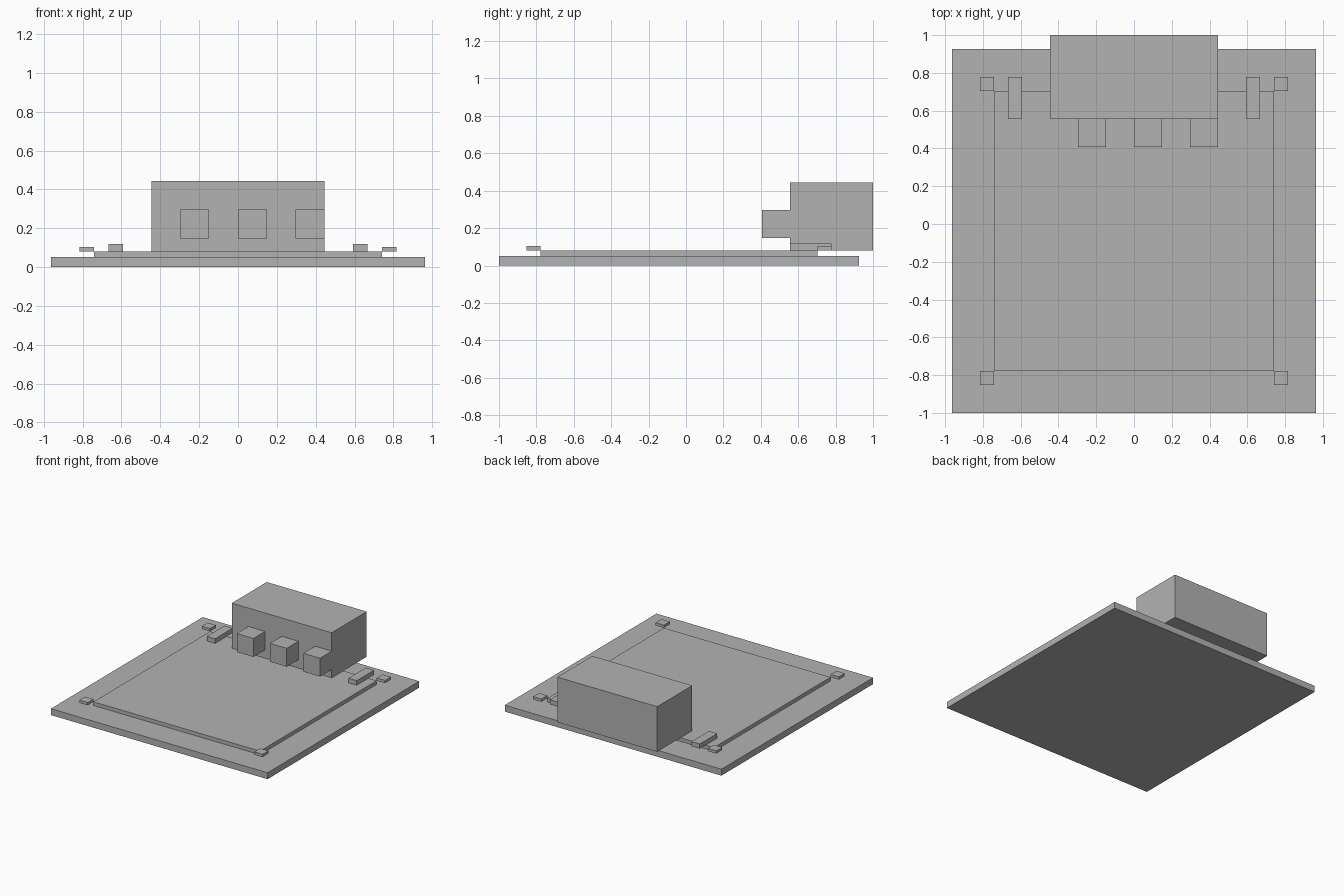
import bpy
from mathutils import Vector

cube = bpy.data.objects.get("Cube")
if cube:
    bpy.data.objects.remove(cube, do_unlink=True)

UNIT = 1 / 27  # the design grid: every part sits on multiples of this

grey = bpy.data.materials.new("plain_grey")
grey.use_nodes = True
colour = (0.45, 0.45, 0.45, 1)
grey.diffuse_color = colour
grey.node_tree.nodes["Principled BSDF"].inputs["Base Color"].default_value = colour


def box(name, low, high):
    """Add a box spanning two opposite corners, given in grid units."""
    low, high = Vector(low) * UNIT, Vector(high) * UNIT
    bpy.ops.mesh.primitive_cube_add(size=1, location=(low + high) / 2)
    part = bpy.context.object
    part.name = name
    part.scale = high - low
    bpy.ops.object.transform_apply(location=False, rotation=False, scale=True)
    part.data.materials.append(grey)
    return part


BASE_TOP, DECK = 1.4, 2.2

# Base slab and the raised panel on it
box("base_slab", (-26, -27, 0), (26, 25, BASE_TOP))
box("raised_panel", (-20, -21, BASE_TOP), (20, 19, DECK))

# Rear housing, overhanging the back edge
box("rear_housing", (-12, 15, DECK), (12, 27, 12))

# Three blocks on the front of the housing
for name, x in (("right", -8), ("middle", 0), ("left", 8)):
    box(name + "_front_block", (x, 11, 4), (x + 4, 15, 8))

# Bars beside the housing and small pads at the panel corners
for side, s in (("left", 1), ("right", -1)):
    bar_x = sorted((16 * s, 18 * s))
    box(side + "_bar", (bar_x[0], 15, DECK), (bar_x[1], 21, 3.2))
    pad_x = sorted((20 * s, 22 * s))
    for end, y in (("front", -23), ("back", 19)):
        box(f"{end}_{side}_corner_pad", (pad_x[0], y, DECK), (pad_x[1], y + 2, 2.8))
